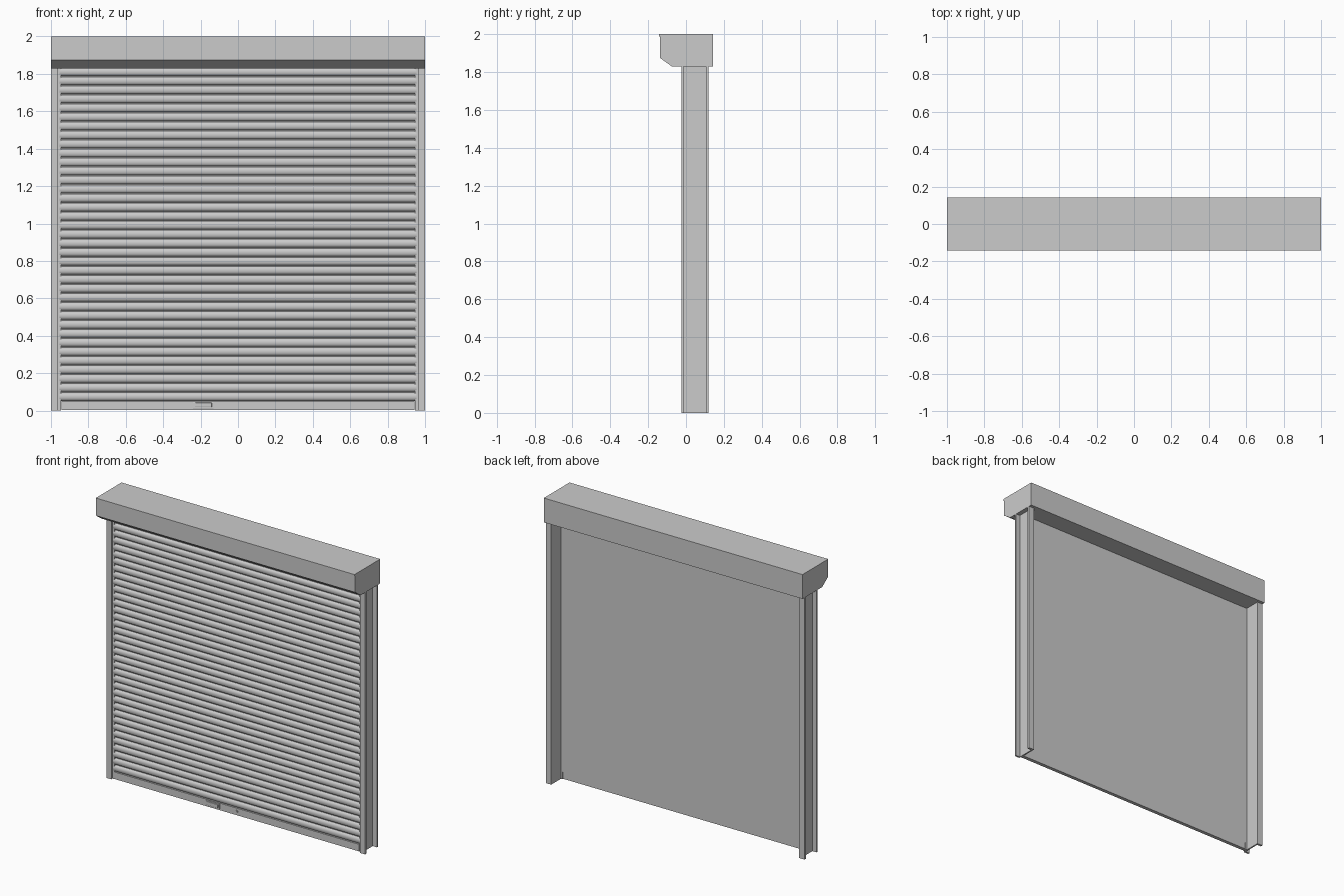
import bpy, bmesh, math
from mathutils import Matrix

if "Cube" in bpy.data.objects:
    bpy.data.objects.remove(bpy.data.objects["Cube"])


def finish(name, bm, smooth=None):
    bmesh.ops.recalc_face_normals(bm, faces=bm.faces)
    me = bpy.data.meshes.new(name)
    bm.to_mesh(me)
    bm.free()
    ob = bpy.data.objects.new(name, me)
    bpy.context.collection.objects.link(ob)
    if smooth:
        bpy.ops.object.select_all(action='DESELECT')
        ob.select_set(True)
        bpy.context.view_layer.objects.active = ob
        bpy.ops.object.shade_smooth_by_angle(angle=math.radians(smooth))
    return ob


def extrude(name, pts, vec, smooth=None):
    """Closed profile of 3D points, swept along vec."""
    bm = bmesh.new()
    face = bm.faces.new([bm.verts.new(p) for p in pts])
    res = bmesh.ops.extrude_face_region(bm, geom=[face], use_keep_orig=True)
    verts = [g for g in res["geom"] if isinstance(g, bmesh.types.BMVert)]
    bmesh.ops.translate(bm, verts=verts, vec=vec)
    return finish(name, bm, smooth)


def along_x(name, yz, half, smooth=None):
    return extrude(name, [(-half, y, z) for y, z in yz], (2 * half, 0, 0), smooth)


def box(name, x0, x1, y0, y1, z0, z1, bevel=0):
    ob = extrude(name, [(x0, y0, z0), (x1, y0, z0), (x1, y1, z0), (x0, y1, z0)],
                 (0, 0, z1 - z0))
    if bevel:
        mod = ob.modifiers.new("bevel", 'BEVEL')
        mod.width = bevel
        mod.segments = 2
    return ob


def disc(name, x, z, r, y_front, y_back):
    bm = bmesh.new()
    bmesh.ops.create_cone(bm, cap_ends=True, segments=24, radius1=r, radius2=r,
                          depth=y_back - y_front)
    bm.transform(Matrix.Translation((x, (y_front + y_back) / 2, z))
                 @ Matrix.Rotation(math.pi / 2, 4, 'X'))
    return finish(name, bm, 40)


# Hood with chamfered lower front and a thin drip lip along the top
along_x("hood", [(-0.142, 2.0), (0.142, 2.0), (0.142, 1.83), (-0.075, 1.83),
                 (-0.138, 1.875), (-0.138, 1.988), (-0.142, 1.988)], 1.0)

# Side rails: channels open to the outside, mirrored
rail = [(1, -0.025), (0.962, -0.025), (0.962, -0.012), (0.946, -0.012),
        (0.946, 0.012), (0.958, 0.012), (0.958, 0.12), (1, 0.12),
        (1, 0.105), (0.968, 0.105), (0.968, -0.012), (1, -0.012)]
for side, label in ((1, "right"), (-1, "left")):
    extrude("rail_" + label, [(side * x, y, 0) for x, y in rail], (0, 0, 1.83))

# Slatted curtain: rounded front slats over one flat back
z0, z1, count, steps = 0.05, 1.835, 37, 8
pitch = (z1 - z0) / count
yz = [(0.01, z0)]
for i in range(count):
    base = z0 + i * pitch
    for k in range(steps + 1):
        a = math.pi * k / steps
        yz.append((0.001 - 0.016 * math.sin(a) ** 0.8,
                   base + pitch * (0.5 - 0.45 * math.cos(a))))
yz.append((0.01, z1))
along_x("slat_curtain", yz, 0.955, 35)

# Bottom bar
box("bottom_bar", -0.944, 0.944, -0.015, 0.01, 0.003, 0.052)

# Lift handle: base plate with a raised grip
box("handle_plate", -0.24, -0.13, -0.018, -0.012, 0.011, 0.046, 0.002)
box("handle_grip", -0.23, -0.14, -0.025, -0.014, 0.018, 0.042, 0.003)

# Lock: collar and cylinder core
disc("lock_collar", 0, 0.028, 0.01, -0.019, -0.012)
disc("lock_core", 0, 0.028, 0.006, -0.022, -0.012)
